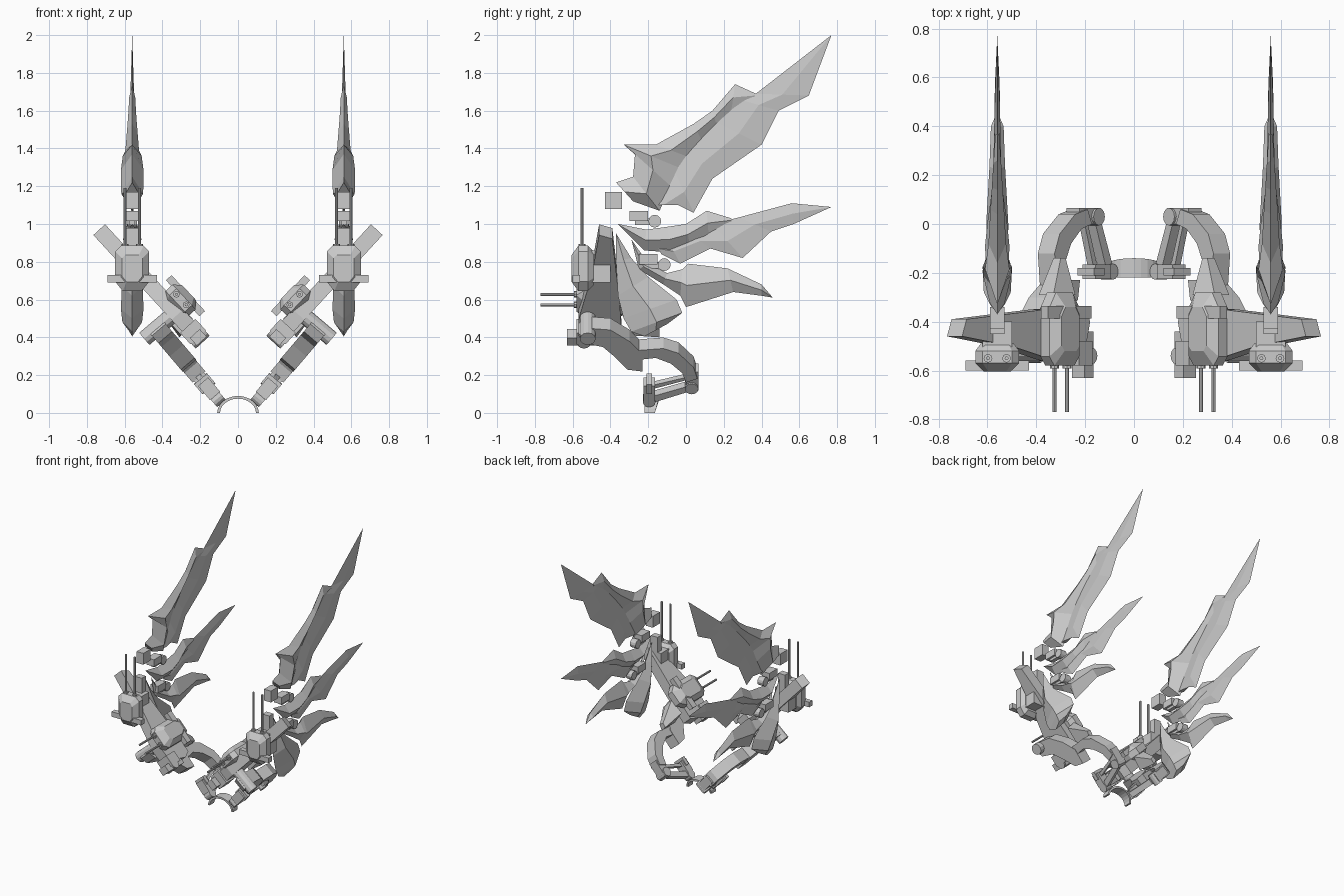
import bpy, bmesh, math
from mathutils import Vector

cube = bpy.data.objects.get("Cube")
if cube:
    bpy.data.objects.remove(cube, do_unlink=True)

# Each plane is seen along y: a point (x, z) on it and its sideways lean per unit of height
ARM = (0.30, 0.30, 0.85)
PLATE = (0.56, 0.78, 0.92)
WING = (0.56, 0.0, 0.0)


def loft(name, sections, mirror=True):
    """Skin a row of equal point loops, cap both ends, mirror across x."""
    bm = bmesh.new()
    loops = [[bm.verts.new(p) for p in s] for s in sections]
    for a, b in zip(loops, loops[1:]):
        for i in range(len(a)):
            j = (i + 1) % len(a)
            bm.faces.new((a[i], a[j], b[j], b[i]))
    bm.faces.new(loops[0][::-1])
    bm.faces.new(loops[-1])
    bmesh.ops.remove_doubles(bm, verts=bm.verts, dist=0.0005)
    bmesh.ops.recalc_face_normals(bm, faces=bm.faces)
    mesh = bpy.data.meshes.new(name)
    bm.to_mesh(mesh)
    bm.free()
    obj = bpy.data.objects.new(name, mesh)
    bpy.context.collection.objects.link(obj)
    if mirror:
        obj.modifiers.new("Mirror", 'MIRROR').use_clip = False
    return obj


def slab(name, plane, outline, half):
    """Extrude a (y, z) outline lying on a leaning plane by half to each side."""
    x0, z0, lean = plane
    n = Vector((1, 0, -lean)).normalized() * half
    pts = [Vector((x0 + (z - z0) * lean, y, z)) for y, z in outline]
    return loft(name, [[p - n for p in pts], [p + n for p in pts]])


def block(name, plane, y0, y1, z0, z1, half):
    return slab(name, plane, [(y0, z0), (y1, z0), (y1, z1), (y0, z1)], half)


def disc(name, plane, y, z, r, half, sides=12):
    k = r / math.hypot(1, plane[2])
    angles = [math.tau * i / sides for i in range(sides)]
    return slab(name, plane, [(y + r * math.cos(a), z + k * math.sin(a)) for a in angles], half)


def blade(name, rows):
    """Diamond sections: leading edge, trailing edge and half thickness."""
    x = WING[0]
    sections = []
    for ya, za, yb, zb, t in rows:
        ym, zm = (ya + yb) / 2, (za + zb) / 2
        sections.append([Vector(p) for p in
                         ((x, ya, za), (x + t, ym, zm), (x, yb, zb), (x - t, ym, zm))])
    return loft(name, sections)


def pod(name, centre, u, v, w, stretch, reach):
    """Faceted gun pod: u is its width, v points along the barrels, w out of its face."""
    c, u, v, w = (Vector(a) for a in (centre, u, v, w))
    u.normalize()
    w.normalize()

    def at(a, b, d):
        return c + u * a + v * b * stretch + w * d

    half = [(.05, -.12), (.09, -.07), (.09, .09), (.06, .12)]
    ring = half + [(-a, b) for a, b in reversed(half)]
    levels = [(-.06, .75), (-.03, 1), (.02, 1), (.055, .6)]
    loft(name + "_body", [[at(a * s, b * s, d) for a, b in ring] for d, s in levels])
    loft(name + "_lugs", [[at(a, b, d) for b, d in ((-.075, .01), (-.035, .01), (-.035, .05), (-.075, .05))]
                          for a in (-.13, .13)])
    for side, label in ((-1, "inner"), (1, "outer")):
        for part, r, end in (("socket", .018, .13 * stretch), ("barrel", .008, reach)):
            rows = []
            for b in (.08, end / stretch):
                rows.append([at(side * .038 + r * math.cos(math.tau * i / 8), b,
                                r * math.sin(math.tau * i / 8)) for i in range(8)])
            loft(f"{name}_{label}_{part}", rows)


# Arched collar joining the two sides
arch = []
for i in range(13):
    a = math.pi * i / 12
    c, s = math.cos(a), math.sin(a)
    back = -.165 + .025 * s
    arch.append([(.11 * c, -.22, .09 * s), (.11 * c, back, .09 * s),
                 (.095 * c, back, .075 * s), (.095 * c, -.22, .075 * s)])
loft("collar", arch, mirror=False)

# Shoulder joints and paired struts
disc("collar_joint", ARM, -.195, .075, .033, .03)
block("collar_clamp", ARM, -.225, -.165, .09, .165, .035)
block("collar_clamp_pin", ARM, -.21, -.18, .13, .18, .045)
slab("lower_strut", ARM, [(-.2, .06), (.01, .125), (.01, .155), (-.2, .095)], .022)
slab("upper_strut", ARM, [(-.18, .135), (.01, .185), (.01, .2), (-.18, .155)], .015)
disc("elbow_joint", ARM, .03, .155, .036, .045)
block("elbow_block", ARM, 0, .065, .14, .24, .035)

# Curved arm in two segments
slab("inner_arm", ARM, [(0, .19), (.06, .21), (.04, .27), (-.04, .345), (-.12, .37), (-.25, .36),
                        (-.25, .31), (-.16, .32), (-.08, .29), (-.02, .24)], .045)
slab("outer_arm", ARM, [(-.23, .25), (-.23, .34), (-.3, .41), (-.4, .47), (-.53, .48), (-.57, .44),
                        (-.54, .4), (-.44, .38), (-.38, .33), (-.31, .26)], .048)
disc("arm_pivot", ARM, -.52, .45, .042, .09)

# Leaning shield plate, its front clamp and tapered tail
slab("shield_plate", PLATE, [(-.46, .97), (-.39, .95), (-.35, .6), (-.34, .42), (-.4, .4),
                             (-.56, .43), (-.57, .52), (-.5, .75)], .042)
block("plate_clamp", PLATE, -.63, -.44, .38, .42, .035)
block("plate_clamp_jaw", PLATE, -.58, -.48, .4, .46, .055)
disc("plate_clamp_pin", PLATE, -.54, .4, .035, .05)
loft("plate_tail", [[(.24, -.29, .5), (.33, -.29, .58), (.39, -.29, .51), (.3, -.29, .41)],
                    [(.28, -.14, .43), (.3, -.14, .46), (.33, -.14, .44), (.31, -.14, .4)]])

# Gun pods: one upright, one lying forward on the plate
pod("upright_pod", (.56, -.55, .765), (1, 0, 0), (0, 0, 1), (0, -1, 0), 1, .425)
pod("forward_pod", (.3, -.43, .6), (.68, 0, .73), (0, -1, 0), (-.73, 0, .68), 1.25, .34)
block("upright_pod_mount", WING, -.51, -.4, .69, .86, .06)
block("wing_mast", WING, -.45, -.4, .82, .98, .03)

# Wing hinges
for label, y, z in (("upper", -.25, 1.04), ("middle", -.2, .81)):
    block(label + "_hinge_block", WING, y - .05, y + .05, z - .025, z + .03, .032)
    disc(label + "_hinge_pin", WING, y + .085, z - .025, .034, .025)
    block(label + "_hinge_bar", WING, y - .02, y + .08, z - .045, z - .01, .016)

# Upper blade: thick leading shell and thin trailing sheet
blade("upper_blade_shell", [
    (-.37, 1.22, -.28, 1.12, .03), (-.28, 1.25, -.14, 1.07, .058),
    (-.27, 1.37, -.08, 1.2, .06), (-.33, 1.42, -.04, 1.3, .05), (-.16, 1.42, 0, 1.36, .036),
    (.04, 1.53, .08, 1.45, .028), (.14, 1.6, .16, 1.53, .022),
    (.26, 1.74, .24, 1.6, .016), (.37, 1.69, .36, 1.67, .008)])
blade("upper_blade_sheet", [
    (-.2, 1.1, -.04, 1.1, .016), (-.06, 1.28, .04, 1.06, .016), (.03, 1.4, .14, 1.24, .016),
    (.16, 1.54, .4, 1.42, .015), (.28, 1.66, .49, 1.6, .013), (.37, 1.69, .65, 1.68, .01),
    (.77, 2, .77, 2, 0)])
block("upper_blade_root", WING, -.43, -.34, 1.08, 1.17, .03)

# Middle blade
blade("middle_blade_shell", [
    (-.36, 1, -.35, .99, .005), (-.21, .97, -.22, .86, .045), (-.1, .985, -.08, .85, .05),
    (0, 1, .02, .89, .04), (.11, 1.07, .12, .94, .025), (.24, 1.03, .24, 1.01, .008)])
blade("middle_blade_sheet", [
    (-.16, .9, -.13, .84, .014), (-.1, .92, -.03, .79, .014), (.02, .95, .13, .87, .014),
    (.14, 1, .3, .82, .013), (.28, 1.035, .45, .96, .012), (.56, 1.11, .57, 1, .01),
    (.77, 1.09, .77, 1.09, 0)])

# Lower blade
blade("lower_blade", [
    (-.29, .92, -.29, .92, 0), (-.2, .79, -.25, .76, .025), (-.1, .74, -.12, .68, .04),
    (-.02, .76, -.03, .62, .045), (.01, .79, 0, .56, .045), (.22, .765, .25, .64, .032),
    (.4, .68, .4, .62, .026), (.46, .61, .46, .61, 0)])

# Broad downward fan leaf
blade("fan_leaf", [
    (-.37, .95, -.37, .95, 0), (-.37, .8, -.29, .82, .03), (-.36, .62, -.2, .72, .055),
    (-.33, .5, -.05, .6, .06), (-.29, .43, -.02, .53, .052), (-.22, .405, -.1, .47, .02)])
